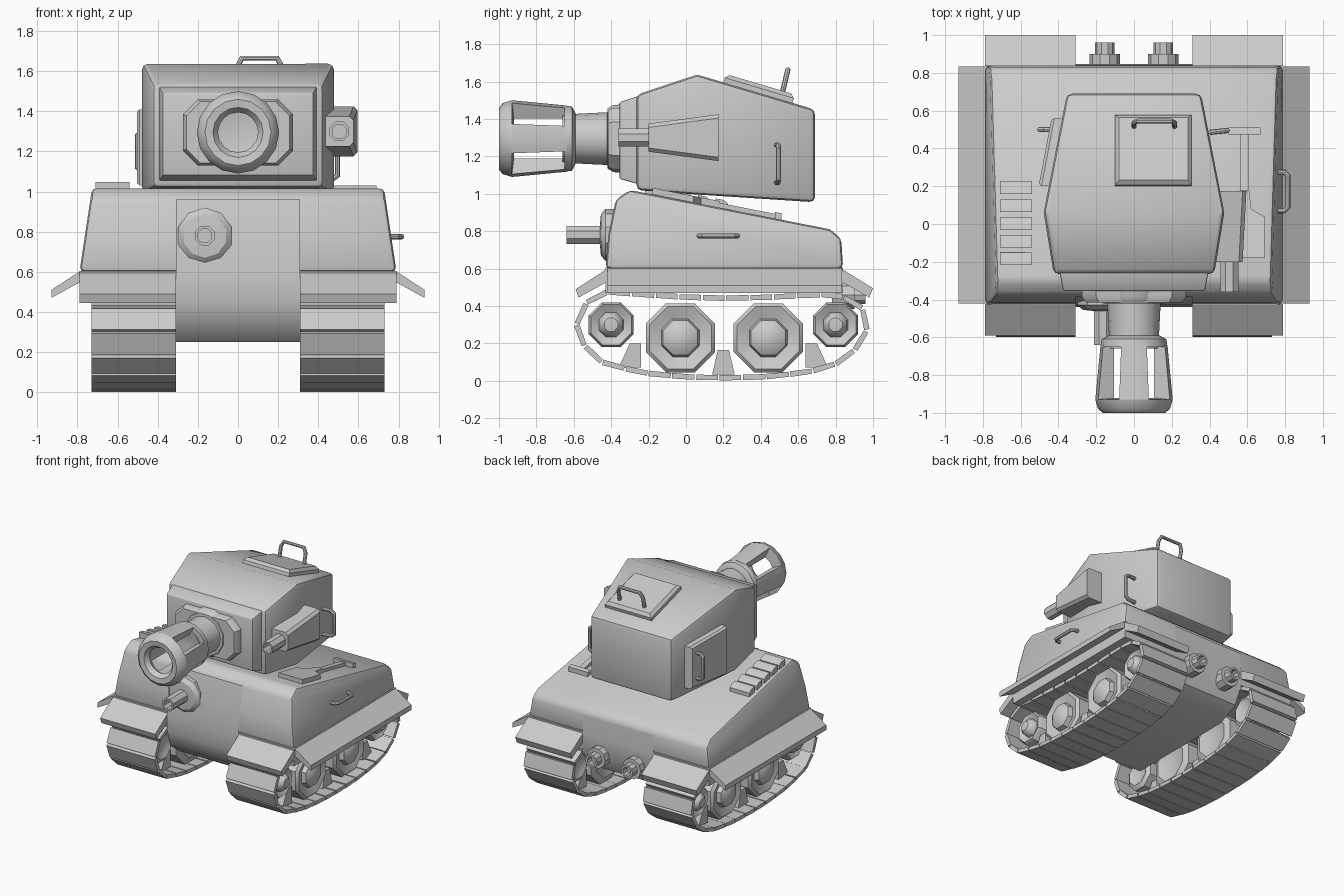
import bpy, bmesh, math
from mathutils import Vector, Matrix

if "Cube" in bpy.data.objects:
    bpy.data.objects.remove(bpy.data.objects["Cube"])

def finish(bm, name, bevel=0, limit=35):
    bmesh.ops.recalc_face_normals(bm, faces=bm.faces)
    if bevel:
        es = [e for e in bm.edges if len(e.link_faces) == 2 and e.calc_face_angle() > math.radians(limit)]
        bmesh.ops.bevel(bm, geom=es, offset=bevel, segments=2, profile=0.5, affect='EDGES')
    me = bpy.data.meshes.new(name)
    bm.to_mesh(me)
    bm.free()
    ob = bpy.data.objects.new(name, me)
    bpy.context.collection.objects.link(ob)
    return ob

def loft(name, sections, bevel=0, capped=True, limit=35):
    """Skin matching cross-sections; uncapped sections are open sheets."""
    bm = bmesh.new()
    rows = [[bm.verts.new(p) for p in s] for s in sections]
    n = len(rows[0])
    for a, b in zip(rows, rows[1:]):
        for i in range(n if capped else n - 1):
            j = (i + 1) % n
            bm.faces.new((a[i], a[j], b[j], b[i]))
    if capped:
        bm.faces.new(rows[0])
        bm.faces.new(rows[-1])
    return finish(bm, name, bevel, limit)

def place(axis, p, t):
    u, v = p
    return {'x': (t, u, v), 'y': (u, t, v), 'z': (u, v, t)}[axis]

def prism(name, pts, axis, a, b, bevel=0):
    return loft(name, [[place(axis, p, t) for p in pts] for t in (a, b)], bevel)

def revolve(name, profile, axis, center, segs, start=0, sweep=360):
    """Turn a closed (radius, offset) outline around an axis through center."""
    bm = bmesh.new()
    full = sweep == 360
    rows = []
    for k in range(segs + (not full)):
        a = math.radians(start + sweep * k / segs)
        rows.append([bm.verts.new(Vector(center) + Vector(place(axis, (r * math.cos(a), r * math.sin(a)), t)))
                     for r, t in profile])
    n = len(profile)
    for k in range(segs):
        a, b = rows[k], rows[(k + 1) % len(rows)]
        for i in range(n):
            j = (i + 1) % n
            bm.faces.new((a[i], a[j], b[j], b[i]))
    if not full:
        bm.faces.new(rows[0])
        bm.faces.new(rows[-1])
    bmesh.ops.remove_doubles(bm, verts=bm.verts, dist=1e-5)
    bmesh.ops.dissolve_degenerate(bm, edges=bm.edges, dist=1e-5)
    return finish(bm, name)

def tube(name, pts, r=0.014):
    cu = bpy.data.curves.new(name, 'CURVE')
    cu.dimensions = '3D'
    cu.bevel_depth, cu.bevel_resolution, cu.use_fill_caps = r, 2, True
    sp = cu.splines.new('POLY')
    sp.points.add(len(pts) - 1)
    for q, p in zip(sp.points, pts):
        q.co = (*p, 1)
    ob = bpy.data.objects.new(name, cu)
    bpy.context.collection.objects.link(ob)

def handle(name, p, q, out):
    """Grab handle from p to q standing off along out, with cut corners."""
    p, q, out = Vector(p), Vector(q), Vector(out)
    d = (q - p).normalized() * 0.02
    tube(name, [p, p + out * 0.7, p + out + d, q + out - d, q + out * 0.7, q])

# Upper hull, tapering inward with height
prof = [(-.43, .6), (-.415, .78), (-.375, .97), (-.3, 1.02), (.77, .81), (.83, .76), (.84, .6)]
loft('hull', [[(s * (.79 - .15 * (z - .6)), y, z) for y, z in prof] for s in (-1, 1)], .025)
prism('hull_skirt', [(-.79, -.43), (.79, -.43), (.79, .84), (-.79, .84)], 'z', .47, .605)

# Belly strip, open at the sides
belly = [(-.385, .96), (-.425, .78), (-.44, .6), (-.44, .46), (-.4, .33), (-.3, .25),
         (.62, .25), (.78, .33), (.846, .46), (.846, .6), (.838, .74)]
loft('belly', [[(x, y, z) for y, z in belly] for x in (-.31, .31)], capped=False)

# Track centre line, sampled evenly
path = [Vector(p) for p in [(-.585, .3), (-.555, .2), (-.45, .1), (-.25, .045), (0, .02), (.2, .016), (.4, .02),
        (.65, .045), (.83, .1), (.94, .2), (.98, .31), (.93, .41), (.8, .465), (.6, .455), (.4, .445),
        (.2, .442), (0, .447), (-.2, .46), (-.42, .475), (-.53, .42)]]
steps = []
for a, b in zip(path, path[1:] + path[:1]):
    steps += [a.lerp(b, k / 40 ) for k in range(40)]
acc = [0]
for a, b in zip(steps, steps[1:] + steps[:1]):
    acc.append(acc[-1] + (b - a).length)

def at(d):
    d %= acc[-1]
    return steps[max(i for i in range(len(steps)) if acc[i] <= d)]

LINKS = 28
pitch = acc[-1] / LINKS
for s in (-1, 1):
    side = 'right' if s > 0 else 'left'
    # Track links
    for i in range(LINKS):
        a, b = at(i * pitch + .005), at((i + 1) * pitch - .005)
        t = (b - a).normalized()
        n = Vector((t.y, -t.x)) * .015
        prism(f'{side}_track_link', [a + n, b + n * .9, b - n * .9, a - n], 'x', s * .31, s * .73)
    # Road wheels with domed hubs
    for y, z, r, h in [(-.4, .3, .13, .065), (-.03, .23, .2, .1), (.44, .23, .2, .1), (.8, .3, .13, .065)]:
        p = [(0, .39), (h, .39), (r * .75, .37), (r, .39), (r, .65), (r * .9, .67), (h * 1.1, .645),
             (h, .68), (h * .6, .705), (0, .71)]
        revolve(f'{side}_wheel', [(q, s * x) for q, x in p], 'x', (0, y, z), 8, 22.5)
    # Track guide blocks between wheels
    for y, z in [(-.3, .07), (.2, .035), (.7, .07)]:
        k = .03 * (y > .5) - .03 * (y < 0)
        prism(f'{side}_guide', [(y - .06, z), (y + .06, z), (y + .03 - k, z + .13), (y - .03 - k, z + .13)],
              'x', s * .42, s * .64)
    # Flared side, front and rear mudguards
    prism(f'{side}_mudguard', [(s * .785, .605), (s * .93, .51), (s * .93, .47), (s * .785, .55)], 'y', -.42, .835)
    prism(f'{side}_front_flap', [(-.42, .6), (-.59, .49), (-.575, .445), (-.42, .53)], 'x', s * .31, s * .79)
    prism(f'{side}_rear_flap', [(.83, .6), (1, .495), (.98, .445), (.83, .53)], 'x', s * .31, s * .79)
    # Exhaust
    revolve(f'{side}_exhaust', [(0, .78), (.08, .78), (.08, .9), (.052, .9), (.052, .96), (.035, .96), (.035, .91), (0, .91)],
            'y', (s * .155, 0, .46), 10)

# Bow gun in its round mount
revolve('bow_mount', [(0, -.36), (.14, -.36), (.14, -.43), (.11, -.455), (0, -.465)], 'y', (-.165, 0, .78), 10, 18)
revolve('bow_gun', [(0, -.44), (.052, -.44), (.052, -.64), (.037, -.64), (.037, -.56), (0, -.56)], 'y', (-.165, 0, .78), 8, 22.5)

# Turret shell, mantlet plate and mantlet
def box(y, w, z0, z1):
    return [(-w, y, z0), (w, y, z0), (w, y, z1), (-w, y, z1)]
loft('turret', [box(-.265, .425, 1.02, 1.53), box(.06, .478, .995, 1.637), box(.69, .355, .955, 1.45)], .028)
loft('turret_front', [box(-.25, .395, 1.05, 1.525), box(-.355, .375, 1.08, 1.49)], .008)
GZ = 1.295
shield = [(-.275, -.09), (-.2, -.165), (.2, -.165), (.275, -.09), (.275, .09), (.2, .165), (-.2, .165), (-.275, .09)]
loft('mantlet', [[(x * k, y, GZ + z * k) for x, z in shield] for y, k in ((-.34, 1), (-.385, 1), (-.415, .93))])
revolve('mantlet_collar', [(0, -.34), (.19, -.34), (.185, -.39), (.165, -.42), (0, -.43)], 'y', (0, 0, GZ), 12, 15)

# Main gun with slotted muzzle brake
G = (0, 0, GZ)
revolve('gun_barrel', [(0, -.4), (.142, -.4), (.132, -.6), (.135, -.66), (.1, -.66), (0, -.62)], 'y', G, 16)
revolve('muzzle_rear', [(.1, -.59), (.135, -.59), (.172, -.61), (.177, -.65), (.1, -.65)], 'y', G, 16)
revolve('muzzle_ring', [(.1, -.96), (.125, -.995), (.165, -1), (.19, -.98), (.205, -.93), (.12, -.92)], 'y', G, 16)
for k in range(4):
    revolve('muzzle_fin', [(.115, -.64), (.177, -.64), (.205, -.93), (.115, -.93)], 'y', G, 2, 90 * k - 22.5, 45)

# Side gun pod on the turret
loft('gun_pod', [[(x, y, 1.3 + z) for x, z in ((.4, -h), (w - .02, -h), (w, -h + .02), (w, h - .02), (w - .02, h), (.4, h))]
                 for y, w, h in ((-.2, .575, .075), (.175, .595, .125))])
revolve('pod_gun', [(0, -.18), (.052, -.18), (.052, -.36), (.038, -.36), (.038, -.28), (0, -.28)], 'y', (.505, 0, 1.3), 8, 22.5)

# Turret left side door
def door(out, m):
    return [(-.455 - out + .19 * (y - .2), y, z) for y, z in
            ((.2 + m, 1.03 + m), (.56 - m, 1.03 + m), (.56 - m, 1.36 - m), (.2 + m, 1.41 - m))]
loft('side_door', [door(-.02, 0), door(.035, 0), door(.05, .012)])
handle('door_handle', (-.42, .5, 1.1), (-.42, .5, 1.3), (-.08, 0, 0))
handle('turret_handle', (.4, .485, 1.06), (.4, .485, 1.26), (.095, .01, 0))

# Roof hatch on the rear slope
def hatch(h, m):
    return [(x, y + h * .28, 1.637 - .297 * (y - .06) + h) for x, y in
            ((-.1 + m, .2 + m), (.305 - m, .2 + m), (.305 - m, .57 - m), (-.1 + m, .57 - m))]
loft('roof_hatch', [hatch(-.01, 0), hatch(.025, 0), hatch(.045, .02)])
handle('hatch_handle', (0, .515, 1.54), (.215, .515, 1.54), (0, .03, .125))

# Deck fittings lie along the sloping hull top
def deck(name, pts, low, high):
    loft(name, [[(x, y, 1.02 - .196 * (y + .3) + h) for x, y in pts] for h in (low, high)])
for i in range(5):
    y = -.185 + .094 * i
    loft('deck_louvre', [[(x, y + dy, 1.02 - .196 * (y + dy + .3) + h) for dy, h in
                          ((-.033, -.01), (.033, -.01), (.033, .03), (.012, .045), (-.033, .045))] for x in (-.71, -.54)])
deck('shovel_blade', [(.48, -.18), (.69, -.18), (.69, .04), (.62, .08), (.61, .18), (.56, .18), (.55, .08), (.48, .04)], -.005, .035)
deck('shovel_shaft', [(.563, .15), (.605, .15), (.605, .49), (.563, .49)], 0, .025)
deck('shovel_grip', [(.5, .475), (.67, .475), (.67, .51), (.5, .51)], -.005, .035)
handle('hull_handle', (.75, .07, .775), (.75, .275, .775), (.065, 0, 0))

# Turn tubes into meshes and shade with crisp edges
bpy.ops.object.select_all(action='SELECT')
bpy.context.view_layer.objects.active = bpy.data.objects['hull']
bpy.ops.object.convert(target='MESH')
bpy.ops.object.shade_smooth_by_angle(angle=math.radians(35))
